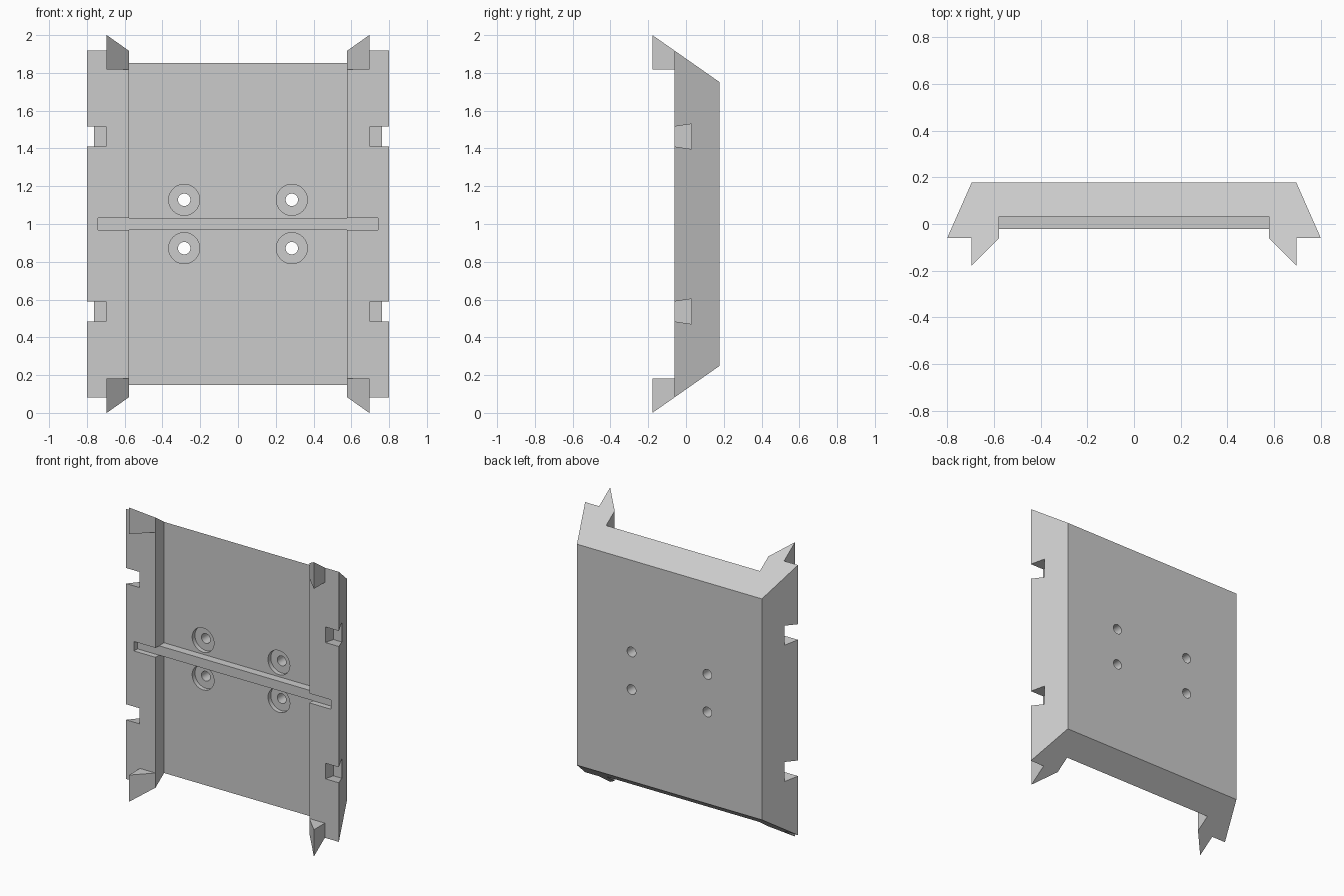
import bpy, bmesh
from math import pi
from mathutils import Matrix, Vector

cube = bpy.data.objects.get("Cube")
if cube:
    bpy.data.objects.remove(cube, do_unlink=True)

GREY = (0.6, 0.6, 0.6, 1.0)
grey = bpy.data.materials.new("plain grey")
grey.use_nodes = True
grey.diffuse_color = GREY
grey.node_tree.nodes["Principled BSDF"].inputs["Base Color"].default_value = GREY

MID = 1.0          # mid height of the panel
FRONT, BACK, FLOOR, RIB = -0.06, 0.178, 0.032, -0.022


def half_height(y):
    """Half height of the panel, set by its bevelled top and bottom."""
    return 1.0 - 0.7 * (y + 0.178)


def finish(name, bm):
    bmesh.ops.recalc_face_normals(bm, faces=bm.faces)
    mesh = bpy.data.meshes.new(name)
    bm.to_mesh(mesh)
    bm.free()
    obj = bpy.data.objects.new(name, mesh)
    bpy.context.collection.objects.link(obj)
    mesh.materials.append(grey)
    return obj


def prism(name, plan, low, high):
    """Extrude a plan outline between two heights, each a function of y."""
    bm = bmesh.new()
    bottom = [bm.verts.new((x, y, low(y))) for x, y in plan]
    top = [bm.verts.new((x, y, high(y))) for x, y in plan]
    bm.faces.new(bottom)
    bm.faces.new(top)
    for i in range(len(plan)):
        j = (i + 1) % len(plan)
        bm.faces.new((bottom[i], bottom[j], top[j], top[i]))
    return finish(name, bm)


def box(name, x, y0, y1, half_z):
    plan = [(-x, y0), (x, y0), (x, y1), (-x, y1)]
    return prism(name, plan, lambda y: MID - half_z, lambda y: MID + half_z)


def rod(name, radius, x, z, y0, y1):
    """Cylinder running front to back."""
    bm = bmesh.new()
    place = Matrix.Translation(Vector((x, (y0 + y1) / 2, z))) @ Matrix.Rotation(pi / 2, 4, 'X')
    bmesh.ops.create_cone(bm, cap_ends=True, segments=48, radius1=radius,
                          radius2=radius, depth=y1 - y0, matrix=place)
    return finish(name, bm)


def combine(body, tool, operation):
    mod = body.modifiers.new(tool.name, 'BOOLEAN')
    mod.operation = operation
    mod.solver = 'EXACT'
    mod.object = tool
    bpy.context.view_layer.objects.active = body
    bpy.ops.object.modifier_apply(modifier=mod.name)
    bpy.data.objects.remove(tool, do_unlink=True)


# Tray-shaped panel with flared sides and bevelled ends
half_plan = [(0.578, FLOOR), (0.578, FRONT), (0.80, FRONT), (0.695, BACK)]
plan = half_plan + [(-x, y) for x, y in reversed(half_plan)]
panel = prism("panel", plan, lambda y: MID - half_height(y), lambda y: MID + half_height(y))

# Cross rib over the floor, continued as a slot in both side flanges
combine(panel, box("cross_rib", 0.62, RIB, 0.08, 0.032), 'UNION')
combine(panel, box("rib_slot", 0.74, -0.3, RIB, 0.032), 'DIFFERENCE')

# Dovetail notches in the outer edges of the flanges
for side in (-1, 1):
    for z in (MID - 0.463, MID + 0.463):
        outline = [(side * 0.698, -0.1), (side * 0.9, -0.1), (side * 0.9, 0.028), (side * 0.698, 0.028)]
        flare = lambda y: 0.053 + 0.15 * (y - FRONT)
        notch = prism("notch_cutter", outline, lambda y: z - flare(y), lambda y: z + flare(y))
        combine(panel, notch, 'DIFFERENCE')

# Counterbored screw holes
for x in (-0.285, 0.285):
    for z in (MID - 0.128, MID + 0.128):
        combine(panel, rod("counterbore_cutter", 0.082, x, z, -0.1, FLOOR + 0.03), 'DIFFERENCE')
        combine(panel, rod("screw_hole_cutter", 0.033, x, z, -0.1, 0.3), 'DIFFERENCE')

# Wedge-shaped corner hooks
for side, side_name in ((-1, "right"), (1, "left")):
    outline = [(side * 0.578, FRONT), (side * 0.695, -0.178), (side * 0.695, FRONT)]
    prism("upper_" + side_name + "_hook", outline,
          lambda y: MID + 0.818, lambda y: MID + half_height(y))
    prism("lower_" + side_name + "_hook", outline,
          lambda y: MID - half_height(y), lambda y: MID - 0.818)

# Smooth only the round hole walls
bpy.ops.object.select_all(action='DESELECT')
panel.select_set(True)
bpy.context.view_layer.objects.active = panel
bpy.ops.object.shade_smooth_by_angle(angle=pi / 9)
